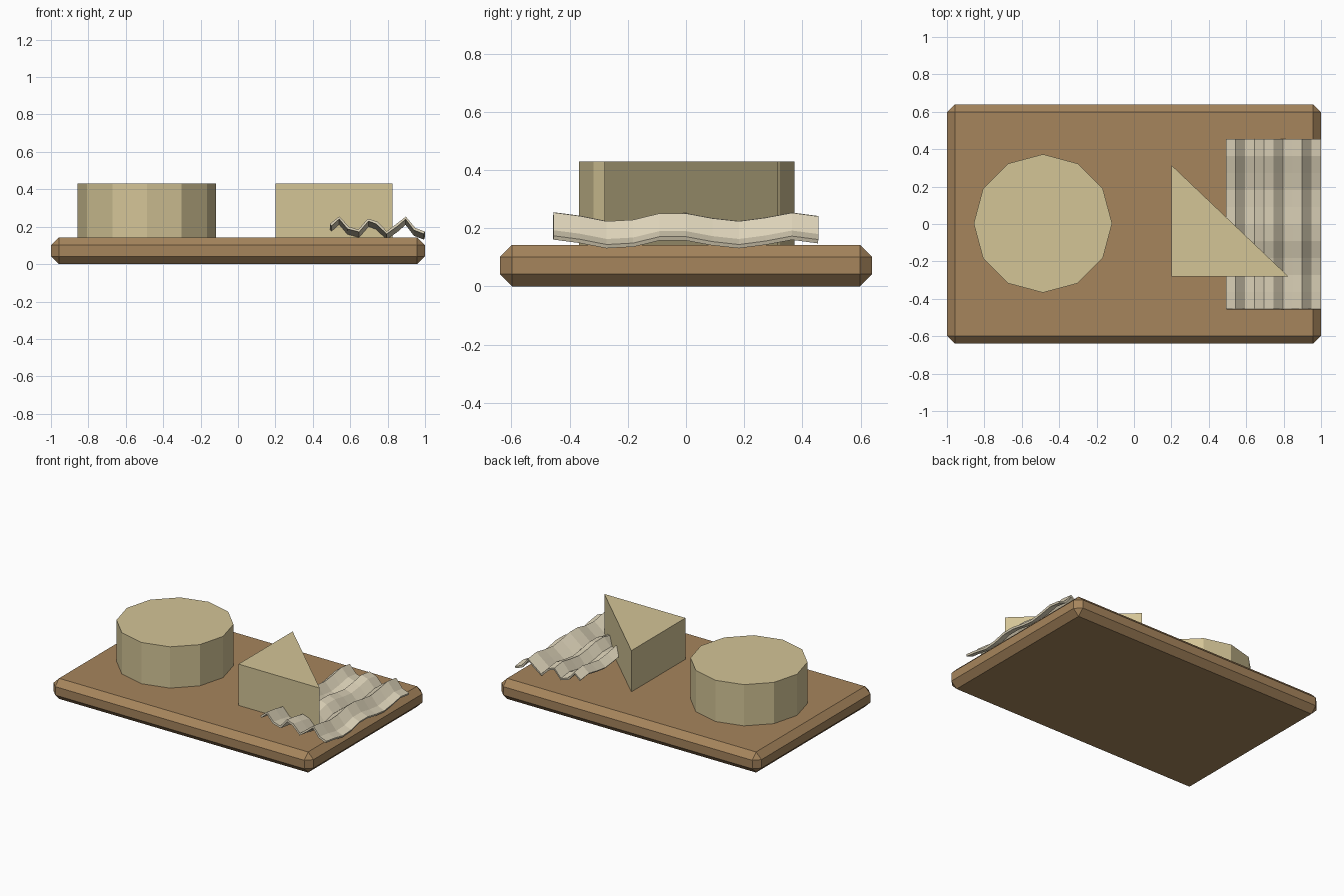
import bpy
import bmesh
import math

cube = bpy.data.objects.get("Cube")
if cube:
    bpy.data.objects.remove(cube, do_unlink=True)


def material(name, rgb):
    m = bpy.data.materials.new(name)
    m.use_nodes = True
    colour = (*rgb, 1)
    m.diffuse_color = colour
    m.node_tree.nodes["Principled BSDF"].inputs["Base Color"].default_value = colour
    return m


wood = material("brown wood", (0.38, 0.233, 0.107))
cheese = material("yellow cheese", (0.655, 0.554, 0.307))
pale = material("pale slice", (0.73, 0.658, 0.49))


def make_object(name, bm, mat):
    bmesh.ops.recalc_face_normals(bm, faces=bm.faces)
    mesh = bpy.data.meshes.new(name)
    bm.to_mesh(mesh)
    bm.free()
    mesh.materials.append(mat)
    obj = bpy.data.objects.new(name, mesh)
    bpy.context.collection.objects.link(obj)
    return obj


def prism(name, outline, bottom, top, mat):
    """Extrude a flat outline upwards."""
    bm = bmesh.new()
    face = bm.faces.new([bm.verts.new((x, y, bottom)) for x, y in outline])
    out = bmesh.ops.extrude_face_region(bm, geom=[face])["geom"]
    verts = [v for v in out if isinstance(v, bmesh.types.BMVert)]
    bmesh.ops.translate(bm, verts=verts, vec=(0, 0, top - bottom))
    return make_object(name, bm, mat)


BOARD_TOP = 0.143
CHEESE_TOP = 0.43

# Chamfered serving board
board = prism("serving_board", [(-1, -0.64), (1, -0.64), (1, 0.64), (-1, 0.64)],
              0, BOARD_TOP, wood)
bevel = board.modifiers.new("chamfer", 'BEVEL')
bevel.width = 0.042
bevel.segments = 1

# Twelve-sided cheese wheel
wheel = [(-0.487 + 0.37 * math.cos(a), 0.003 + 0.37 * math.sin(a))
         for a in (math.tau * i / 12 for i in range(12))]
prism("cheese_wheel", wheel, BOARD_TOP, CHEESE_TOP, cheese)

# Triangular cheese wedge
prism("cheese_wedge", [(0.2, -0.28), (0.825, -0.28), (0.2, 0.315)],
      BOARD_TOP, CHEESE_TOP, cheese)

# Wavy slice: ripples across x, gentle sag along y
ripple = [0.215, 0.255, 0.2, 0.185, 0.243, 0.227, 0.175, 0.215, 0.254, 0.193, 0.174]
sag = [0, 0.012, 0.03, 0.025, 0.003, 0.003, 0.02, 0.03, 0.018, 0.001, 0.013]
bm = bmesh.new()
grid = [[bm.verts.new((0.491 + 0.0508 * i, -0.455 + 0.091 * j, z - s))
         for i, z in enumerate(ripple)] for j, s in enumerate(sag)]
for row, following in zip(grid, grid[1:]):
    for i in range(len(ripple) - 1):
        bm.faces.new((row[i], row[i + 1], following[i + 1], following[i]))
sheet = make_object("wavy_slice", bm, pale)
thick = sheet.modifiers.new("thickness", 'SOLIDIFY')
thick.thickness = 0.014
thick.offset = -1 if sheet.data.polygons[0].normal.z > 0 else 1
